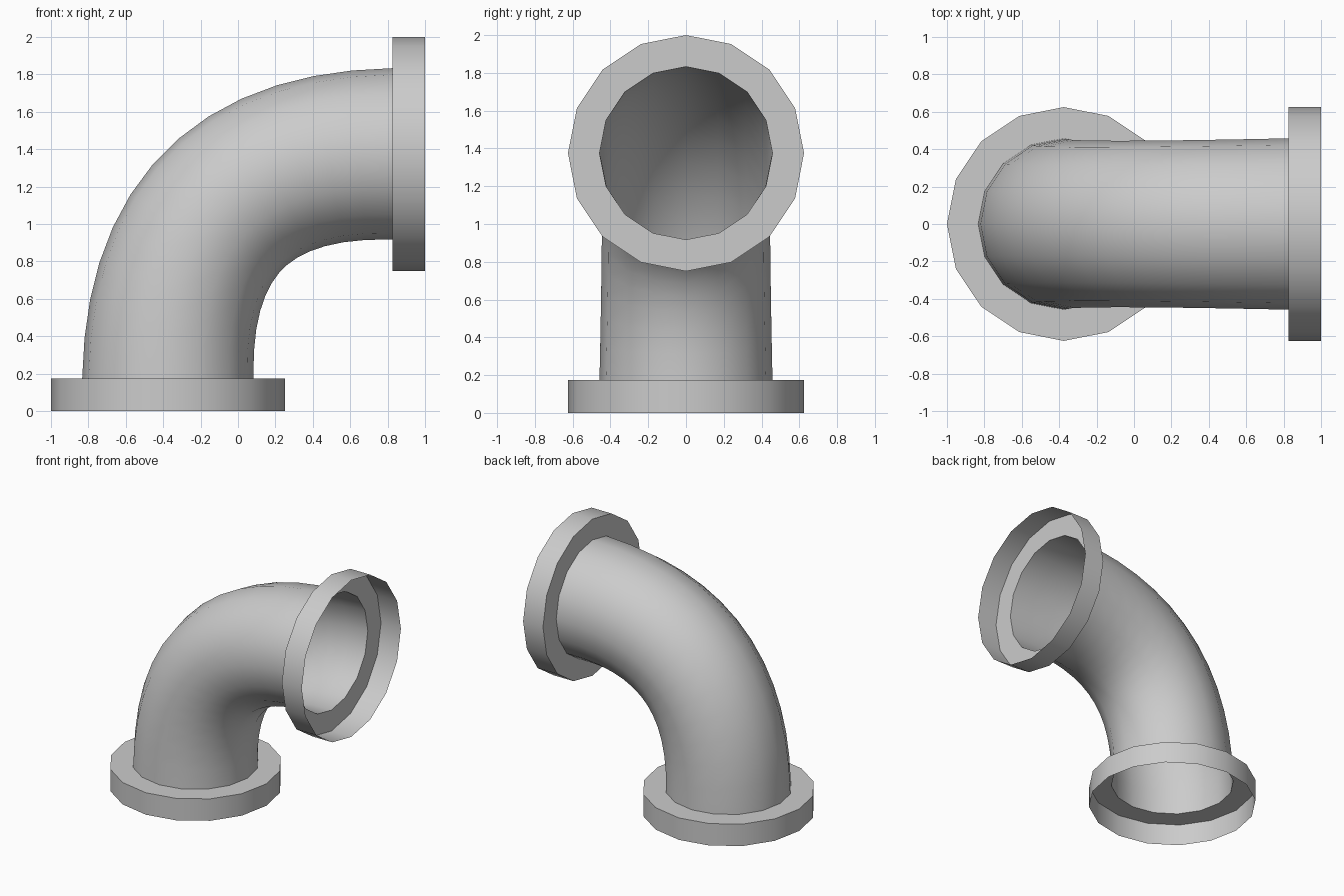
import bpy, bmesh, math
from mathutils import Vector

if "Cube" in bpy.data.objects:
    bpy.data.objects.remove(bpy.data.objects["Cube"])

SIDES = 16
PIPE_R, FLANGE_R = 0.458, 0.625
START, CORNER, END = Vector((-0.375, 0, 0.175)), Vector((-0.375, 0, 1.375)), Vector((0.825, 0, 1.375))


def ring(centre, tangent, radius):
    """Circle of points across the tangent; the bend lies in the XZ plane."""
    t = tangent.normalized()
    outward = Vector((-t.z, 0, t.x))
    side = t.cross(outward)
    return [centre + radius * (math.cos(a) * outward + math.sin(a) * side)
            for a in (2 * math.pi * i / SIDES for i in range(SIDES))]


def loft(name, rings):
    """Open skin through successive rings."""
    bm = bmesh.new()
    rows = [[bm.verts.new(p) for p in r] for r in rings]
    for a, b in zip(rows, rows[1:]):
        for i in range(SIDES):
            j = (i + 1) % SIDES
            bm.faces.new((a[i], a[j], b[j], b[i]))
    mesh = bpy.data.meshes.new(name)
    bm.to_mesh(mesh)
    bm.free()
    obj = bpy.data.objects.new(name, mesh)
    bpy.context.collection.objects.link(obj)
    bpy.ops.object.select_all(action='DESELECT')
    bpy.context.view_layer.objects.active = obj
    obj.select_set(True)
    bpy.ops.object.shade_smooth_by_angle(angle=math.radians(30))
    return obj


# Elbow: round section swept along a quadratic bend, slightly pinched midway
SEGMENTS = 13
sections = []
for k in range(SEGMENTS + 1):
    t = k / SEGMENTS
    centre = (1 - t) ** 2 * START + 2 * t * (1 - t) * CORNER + t * t * END
    tangent = (1 - t) * (CORNER - START) + t * (END - CORNER)
    sections.append(ring(centre, tangent, PIPE_R - 0.013 * 4 * t * (1 - t)))
loft("elbow_pipe", sections)

# Flanges: thin collars, open at the outer end, stepping in to the pipe
up, right = Vector((0, 0, 1)), Vector((1, 0, 0))
loft("bottom_flange", [ring(START - 0.175 * up, up, FLANGE_R),
                       ring(START, up, FLANGE_R),
                       ring(START, up, PIPE_R)])
loft("end_flange", [ring(END, right, PIPE_R),
                    ring(END, right, FLANGE_R),
                    ring(END + 0.175 * right, right, FLANGE_R)])
